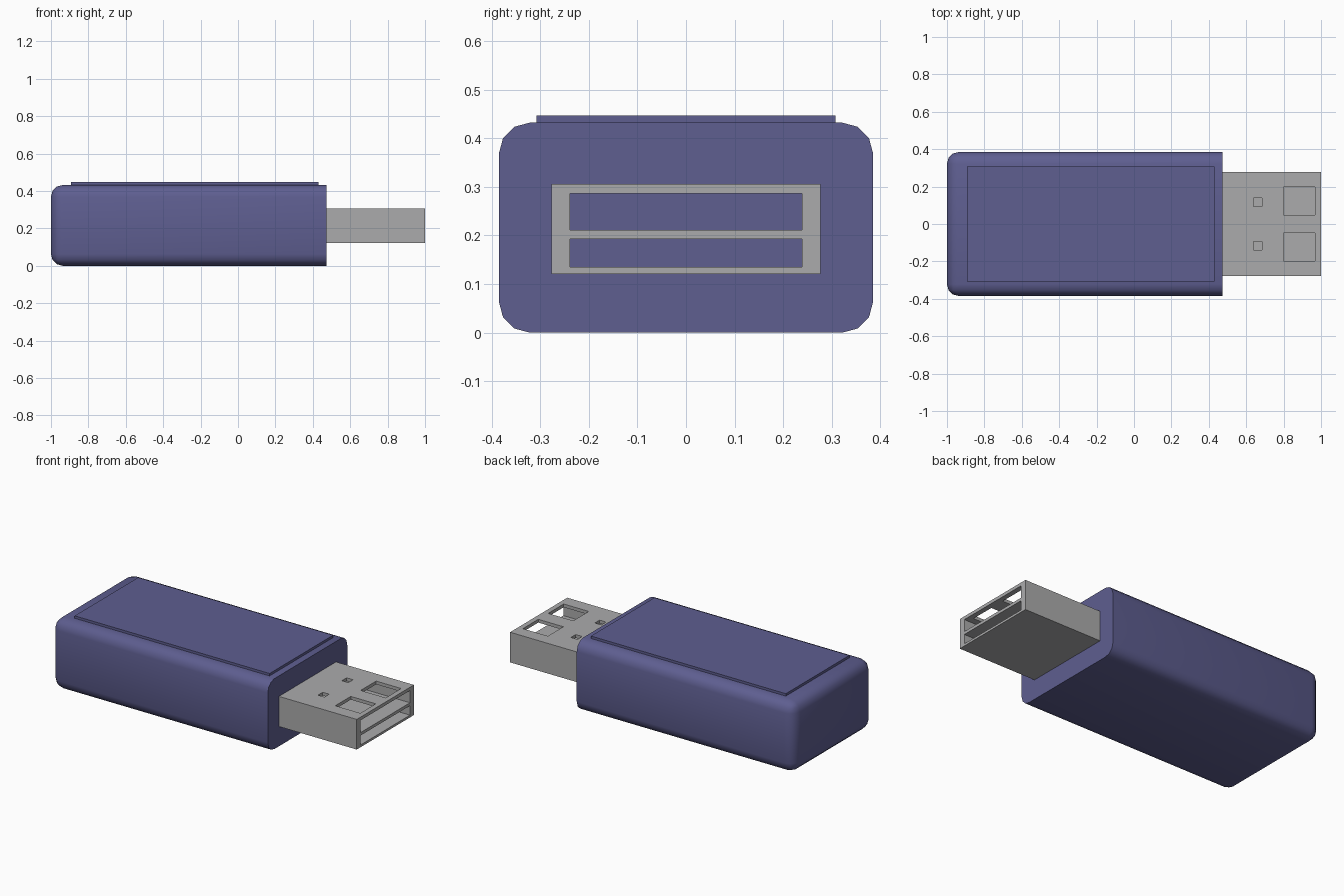
import bpy, bmesh

if "Cube" in bpy.data.objects:
    bpy.data.objects.remove(bpy.data.objects["Cube"])


def material(name, rgb):
    m = bpy.data.materials.new(name)
    m.diffuse_color = (*rgb, 1)
    m.use_nodes = True
    m.node_tree.nodes["Principled BSDF"].inputs["Base Color"].default_value = m.diffuse_color
    return m


PURPLE = material("muted purple", (0.112, 0.112, 0.28))
GREY = material("metal grey", (0.41, 0.41, 0.415))


def box(name, x, y, z, mat, bevel_edges=None, radius=0.0):
    """Box from (min, max) ranges; optional bevel on edges chosen by a rule."""
    bm = bmesh.new()
    bmesh.ops.create_cube(bm, size=1)
    for v in bm.verts:
        for i, (lo, hi) in enumerate((x, y, z)):
            v.co[i] = lo if v.co[i] < 0 else hi
    if bevel_edges:
        bmesh.ops.bevel(bm, geom=[e for e in bm.edges if bevel_edges(e)],
                        offset=radius, segments=3, profile=0.5,
                        affect='EDGES', clamp_overlap=True)
    bmesh.ops.recalc_face_normals(bm, faces=bm.faces)
    me = bpy.data.meshes.new(name)
    bm.to_mesh(me)
    bm.free()
    me.materials.append(mat)
    ob = bpy.data.objects.new(name, me)
    bpy.context.collection.objects.link(ob)
    return ob


def cut(target, x, y, z):
    """Subtract a box from the target."""
    cutter = box("cutter", x, y, z, GREY)
    cutter.hide_render = True
    mod = target.modifiers.new("cut", 'BOOLEAN')
    mod.operation = 'DIFFERENCE'
    mod.solver = 'EXACT'
    mod.object = cutter
    bpy.context.view_layer.objects.active = target
    bpy.ops.object.modifier_apply(modifier=mod.name)
    bpy.data.objects.remove(cutter, do_unlink=True)


# Case: rounded everywhere except around the flat connector end
END = 0.472
case = box("case", (-1, END), (-0.385, 0.385), (0, 0.432), PURPLE,
           lambda e: not all(v.co.x > 0 for v in e.verts), 0.063)
bpy.context.view_layer.objects.active = case
case.select_set(True)
bpy.ops.object.shade_smooth_by_angle(angle=0.7)
case.select_set(False)

# Raised label plate on top
box("top_plate", (-0.893, 0.43), (-0.308, 0.308), (0.42, 0.447), PURPLE)

# Connector shell with two slots separated by a tongue
plug = box("connector", (0.44, 1), (-0.277, 0.277), (0.121, 0.306), GREY)
for z in ((0.135, 0.193), (0.211, 0.286)):
    cut(plug, (0.40, 1.1), (-0.239, 0.239), z)

# Square windows and small latch holes in the upper wall
for side in (-1, 1):
    for cx, cy, hx, hy in ((0.884, 0.123, 0.085, 0.075),
                           (0.662, 0.116, 0.022, 0.023)):
        y = side * cy
        cut(plug, (cx - hx, cx + hx), (y - hy, y + hy), (0.25, 0.35))
